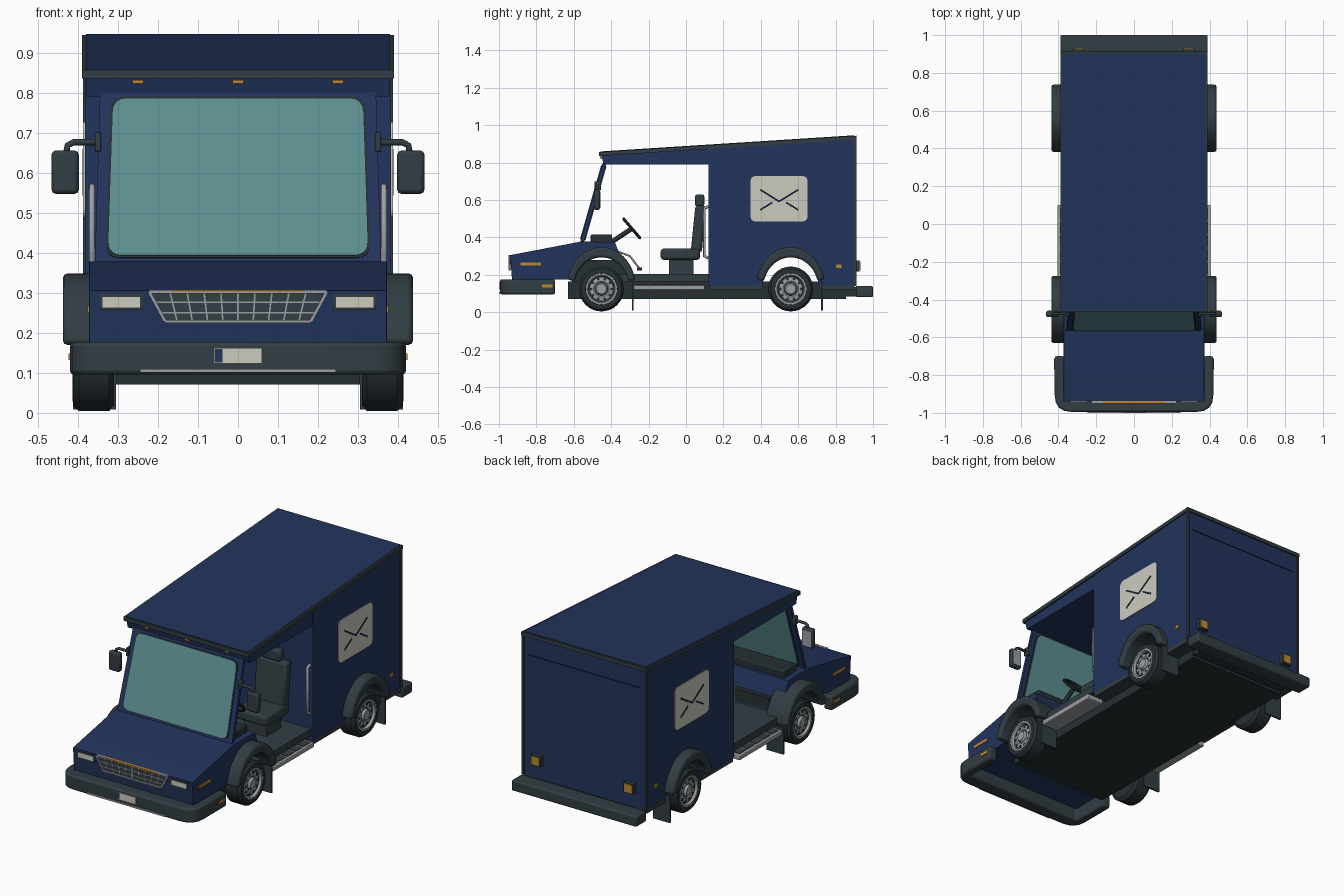
import bpy, bmesh, math
from mathutils import Vector

if "Cube" in bpy.data.objects:
    bpy.data.objects.remove(bpy.data.objects["Cube"])

def mat(name, r, g, b):
    m = bpy.data.materials.new(name)
    m.diffuse_color = (r, g, b, 1)
    m.use_nodes = True
    m.node_tree.nodes["Principled BSDF"].inputs["Base Color"].default_value = m.diffuse_color
    return m

NAVY = mat("navy paint", 0.016, 0.034, 0.107)
SLATE = mat("slate plastic", 0.032, 0.047, 0.055)
RUBBER = mat("dark rubber", 0.020, 0.029, 0.033)
METAL = mat("light metal", 0.33, 0.35, 0.37)
WHITE = mat("off white", 0.60, 0.60, 0.52)
AMBER = mat("amber", 0.53, 0.25, 0.03)
GLASS = mat("teal glass", 0.11, 0.28, 0.29)
INK = mat("dark navy", 0.007, 0.012, 0.035)

def finish(ob, m, mirror=False, bevel=0):
    ob.data.materials.append(m)
    if bevel:
        b = ob.modifiers.new("bevel", "BEVEL")
        b.width, b.segments, b.limit_method = bevel, 2, "ANGLE"
    if mirror:
        ob.modifiers.new("mirror", "MIRROR")
    return ob

def from_bm(name, bm, m, mirror=False, bevel=0):
    bmesh.ops.recalc_face_normals(bm, faces=bm.faces)
    me = bpy.data.meshes.new(name)
    bm.to_mesh(me)
    bm.free()
    ob = bpy.data.objects.new(name, me)
    bpy.context.collection.objects.link(ob)
    return finish(ob, m, mirror, bevel)

def plate(name, outlines, a, b, frame, m, mirror=False, bevel=0):
    """Extrude 2D outlines from depth a to b along the frame normal."""
    o, u, v = (Vector(p) for p in frame)
    n = u.cross(v).normalized()
    bm = bmesh.new()
    for pts in outlines:
        lo = [bm.verts.new(o + u * p + v * q + n * a) for p, q in pts]
        hi = [bm.verts.new(o + u * p + v * q + n * b) for p, q in pts]
        bm.faces.new(lo)
        bm.faces.new(hi)
        for i in range(len(pts)):
            j = (i + 1) % len(pts)
            bm.faces.new((lo[i], lo[j], hi[j], hi[i]))
    return from_bm(name, bm, m, mirror, bevel)

def rect(p0, p1, q0, q1):
    return [(p0, q0), (p1, q0), (p1, q1), (p0, q1)]

def rounded(pts, radii):
    """Round corners with short quadratic curves."""
    out = []
    for i, p in enumerate(pts):
        r = radii[i] if isinstance(radii, list) else radii
        p = Vector(p)
        if not r:
            out.append(tuple(p))
            continue
        s = p + (Vector(pts[i - 1]) - p).normalized() * r
        e = p + (Vector(pts[(i + 1) % len(pts)]) - p).normalized() * r
        for k in range(5):
            t = k / 4
            out.append(tuple(s * (1 - t) ** 2 + p * 2 * t * (1 - t) + e * t * t))
    return out

def stroke(a, b, w):
    a, b = Vector(a), Vector(b)
    d = (b - a).normalized() * w / 2
    s = Vector((-d.y, d.x))
    return [tuple(a + s), tuple(a - s), tuple(b - s), tuple(b + s)]

def arc(cy, cz, rx, rz, a0, a1, n=20):
    return [(cy + rx * math.cos(math.radians(a0 + (a1 - a0) * i / n)),
             cz + rz * math.sin(math.radians(a0 + (a1 - a0) * i / n))) for i in range(n + 1)]

def box(name, x0, x1, y0, y1, z0, z1, m, mirror=False, bevel=0):
    return plate(name, [rect(x0, x1, y0, y1)], z0, z1, TOP, m, mirror, bevel)

def lathe(name, prof, cy, cz, m, seg=32):
    """Revolve (x, radius) points around an axle; mirrored to both sides."""
    bm = bmesh.new()
    rings = [[bm.verts.new((x, cy + r * math.cos(2 * math.pi * i / seg), cz + r * math.sin(2 * math.pi * i / seg)))
              for i in range(seg)] for x, r in prof]
    for A, B in zip(rings, rings[1:]):
        for i in range(seg):
            j = (i + 1) % seg
            bm.faces.new((A[i], A[j], B[j], B[i]))
    bm.faces.new(rings[0])
    bm.faces.new(rings[-1])
    return from_bm(name, bm, m, True)

def tube(name, pts, r, m, both=True):
    for s in ((1, -1) if both else (1,)):
        cu = bpy.data.curves.new(name, "CURVE")
        cu.dimensions, cu.bevel_depth, cu.bevel_resolution, cu.use_fill_caps = "3D", r, 2, True
        sp = cu.splines.new("POLY")
        sp.points.add(len(pts) - 1)
        for p, q in zip(sp.points, pts):
            p.co = (q[0] * s, q[1], q[2], 1)
        ob = bpy.data.objects.new(name, cu)
        bpy.context.collection.objects.link(ob)
        finish(ob, m)

TOP = ((0, 0, 0), (1, 0, 0), (0, 1, 0))
SIDE = ((0, 0, 0), (0, 1, 0), (0, 0, 1))
def front(y): return ((0, y, 0), (1, 0, 0), (0, 0, 1))
def back(y): return ((0, y, 0), (-1, 0, 0), (0, 0, 1))
def roof_z(y): return 0.835 + (y + 0.465) * 0.0636
FY, RY = -0.452, 0.56

# Body: hood with wheel arches, cargo box, door header, roof
hood = [(-0.93, 0.17), (-0.94, 0.305), (-0.56, 0.378), (-0.38, 0.375)] + arc(FY, 0.135, 0.15, 0.16, 15, 165)
plate("hood", [hood], -0.372, 0.372, SIDE, NAVY, bevel=0.008)
cargo = [(0.12, 0.14)] + arc(RY, 0.135, 0.15, 0.16, 178, 2) + [(0.905, 0.14), (0.905, roof_z(0.905)), (0.12, roof_z(0.12))]
plate("cargo_box", [cargo], -0.383, 0.383, SIDE, NAVY)
plate("door_header", [[(-0.44, 0.79), (0.12, 0.79), (0.12, roof_z(0.12)), (-0.452, roof_z(-0.452))]],
      -0.38, 0.38, SIDE, NAVY)
def roof(a, b, lo, hi): return [(a, roof_z(a) + lo), (b, roof_z(b) + lo), (b, roof_z(b) + hi), (a, roof_z(a) + hi)]
plate("roof_trim", [roof(-0.465, 0.912, 0, 0.021)], -0.39, 0.39, SIDE, SLATE)
plate("roof_panel", [roof(-0.457, 0.902, 0.015, 0.024)], -0.38, 0.38, SIDE, NAVY)
box("rear_corner_trim", 0.376, 0.388, 0.895, 0.912, 0.14, 0.922, SLATE, True)
plate("rear_door_seam", [rect(-0.35, 0.35, 0.818, 0.823)], 0, 0.003, back(0.905), INK)

# Windshield: pillar panel, gasket and glass on the slope
slope = ((0, -0.565, 0.375), (1, 0, 0), (0, 0.285, 1))
plate("windshield_frame", [[(-0.358, 0), (0.358, 0), (0.345, 0.425), (-0.345, 0.425)]], -0.018, 0, slope, NAVY)
glass = [(-0.325, 0.017), (0.325, 0.017), (0.312, 0.409), (-0.312, 0.409)]
plate("windshield_gasket", [rounded([(x * 1.018, z + (0.005 if z > 0.2 else -0.005)) for x, z in glass], 0.035)],
      -0.021, 0.003, slope, RUBBER)
plate("windshield_glass", [rounded(glass, 0.035)], -0.024, 0.006, slope, GLASS)

# Floor, underbody and bumpers
box("cab_floor", -0.372, 0.372, -0.36, 0.125, 0.165, 0.205, SLATE)
box("chassis", -0.305, 0.305, -0.63, 0.855, 0.07, 0.165, RUBBER)
box("wheel_housing_front", -0.295, 0.295, -0.61, -0.32, 0.1, 0.28, RUBBER)
for y0, y1 in ((0.13, 0.41), (0.71, 0.9)):
    box("side_skirt", -0.384, 0.384, y0, y1, 0.118, 0.143, SLATE)
bumper = rounded([(-0.42, -0.70), (-0.42, -0.995), (0.42, -0.995), (0.42, -0.70), (0.368, -0.70), (0.368, -0.92),
                  (-0.368, -0.92), (-0.368, -0.70)], [0, 0.09, 0.09, 0, 0, 0, 0, 0])
plate("front_bumper", [bumper], 0.095, 0.176, TOP, SLATE, bevel=0.01)
box("rear_bumper", -0.39, 0.39, 0.908, 1.0, 0.08, 0.14, SLATE, bevel=0.008)
box("rear_bumper_mount", -0.3, 0.3, 0.85, 0.92, 0.085, 0.135, RUBBER)
plate("bumper_strip", [rect(-0.245, 0.245, 0.1, 0.109)], 0, 0.005, front(-0.995), METAL)
plate("number_plate", [rect(-0.06, 0.06, 0.123, 0.161)], 0, 0.004, front(-0.995), WHITE)
plate("number_plate_band", [rect(-0.058, -0.039, 0.125, 0.159)], 0.004, 0.005, front(-0.995), NAVY)

# Grille, headlights and marker lamps
gr = [(-0.222, 0.302), (0.222, 0.302), (0.182, 0.228), (-0.182, 0.228)]
plate("grille_back", [gr], -0.004, 0.006, front(-0.936), SLATE)
bars = [stroke((x, 0.228), (x * 1.12, 0.302), 0.004) for x in [i * 0.038 - 0.152 for i in range(9)]]
bars += [stroke((-w, z), (w, z), 0.004) for w, z in ((0.194, 0.25), (0.208, 0.276))]
plate("grille_bars", bars, 0.005, 0.009, front(-0.936), METAL)
plate("grille_frame", [stroke(gr[i], gr[(i + 1) % 4], 0.008) for i in range(4)], 0, 0.013, front(-0.936), METAL)
plate("grille_amber_strip", [rect(-0.165, 0.165, 0.301, 0.307)], 0, 0.014, front(-0.936), AMBER)
plate("headlight_frame", [rect(0.238, 0.345, 0.256, 0.296)], -0.005, 0.003, front(-0.938), SLATE, True)
plate("headlight", [rect(0.245, 0.339, 0.263, 0.289)], 0, 0.006, front(-0.938), WHITE, True)
plate("roof_lamp", [rect(x - 0.014, x + 0.014, 0.823, 0.832) for x in (-0.25, 0, 0.25)], 0, 0.01, front(-0.449), AMBER)
plate("hood_marker", [rect(-0.885, -0.775, 0.25, 0.266)], 0.37, 0.376, SIDE, AMBER, True)
plate("bumper_marker", [rect(-0.77, -0.715, 0.132, 0.148)], 0.418, 0.424, SIDE, AMBER, True)
plate("rear_side_marker", [rect(0.803, 0.832, 0.235, 0.255)], 0.38, 0.388, SIDE, AMBER, True)
plate("tail_lamp_frame", [rect(0.26, 0.32, 0.218, 0.276)], 0, 0.022, back(0.905), SLATE, True)
plate("tail_lamp", [rect(0.266, 0.314, 0.224, 0.27)], 0.02, 0.027, back(0.905), AMBER, True)

# Envelope sign on both sides
plate("sign_panel", [rounded(rect(0.345, 0.65, 0.485, 0.728), 0.03)], 0.382, 0.387, SIDE, WHITE, True)
lines = [((0.397, 0.655), (0.498, 0.592)), ((0.498, 0.592), (0.6, 0.655)),
         ((0.397, 0.547), (0.462, 0.587)), ((0.6, 0.547), (0.535, 0.587))]
plate("sign_envelope", [stroke(a, b, 0.009) for a, b in lines], 0.386, 0.389, SIDE, INK, True)

# Wheels, fenders and mud flaps
for cy in (FY, RY):
    lathe("tyre", [(0.31, 0.08), (0.31, 0.105), (0.322, 0.12), (0.398, 0.12), (0.412, 0.108), (0.414, 0.085), (0.4, 0.08)],
          cy, 0.124, RUBBER)
    lathe("wheel_rim", [(0.35, 0.084), (0.413, 0.084), (0.413, 0.074), (0.399, 0.068), (0.403, 0.042), (0.398, 0.034),
                        (0.412, 0.026), (0.412, 0.012)], cy, 0.124, METAL)
    holes = [arc(cy + 0.056 * math.cos(t), 0.124 + 0.056 * math.sin(t), 0.008, 0.008, 0, 315, 7)
             for t in [i * math.pi / 5 for i in range(10)]]
    plate("rim_holes", holes, 0.397, 0.4035, SIDE, RUBBER, True)
    ring = arc(cy, 0.135, 0.183, 0.213, 10, 170) + arc(cy, 0.135, 0.145, 0.158, 168, 12)
    plate("fender", [ring], 0.30, 0.438, SIDE, SLATE, True, 0.012)
    box("mud_flap", 0.305, 0.412, cy + 0.162, cy + 0.172, 0.008, 0.16, SLATE, True)

# Entry steps with tread plates, and grab rails
box("entry_step", 0.30, 0.405, -0.28, 0.1, 0.118, 0.146, METAL, True, 0.004)
plate("step_treads", [rect(0.312, 0.393, -0.265 + i * 0.072, -0.205 + i * 0.072) for i in range(5)],
      0.145, 0.149, TOP, SLATE, True)
tube("grab_rail", [(0.365, 0.12, 0.29), (0.365, 0.098, 0.3), (0.365, 0.098, 0.555), (0.365, 0.12, 0.565)], 0.008, METAL)

# Door mirrors
box("mirror_mount", 0.342, 0.358, -0.49, -0.455, 0.652, 0.7, SLATE, True, 0.004)
tube("mirror_arm", [(0.35, -0.475, 0.676), (0.41, -0.475, 0.676), (0.426, -0.475, 0.668), (0.43, -0.475, 0.645)], 0.008, SLATE)
box("mirror_shell", 0.398, 0.466, -0.493, -0.46, 0.547, 0.655, SLATE, True, 0.01)
plate("mirror_glass", [rect(0.405, 0.459, 0.556, 0.646)], 0, 0.003, back(-0.46), METAL, True)

# Cab interior: dashboard, seat, steering wheel, pedals
box("dashboard", -0.335, 0.335, -0.51, -0.395, 0.37, 0.415, RUBBER, bevel=0.006)
SX = 0.17
box("seat_base", SX - 0.07, SX + 0.07, -0.09, 0.04, 0.2, 0.285, SLATE)
box("seat_cushion", SX - 0.1, SX + 0.1, -0.135, 0.075, 0.28, 0.34, SLATE, bevel=0.015)
plate("seat_back", [[(0.025, 0.32), (0.085, 0.32), (0.105, 0.57), (0.05, 0.57)]], SX - 0.095, SX + 0.095, SIDE, SLATE, bevel=0.015)
box("headrest", SX - 0.055, SX + 0.055, 0.048, 0.098, 0.565, 0.63, SLATE, bevel=0.012)
bpy.ops.mesh.primitive_torus_add(location=(SX, -0.29, 0.448), rotation=(-0.863, 0, 0), major_radius=0.066,
                                 minor_radius=0.008, major_segments=28, minor_segments=8)
bpy.context.object.name = "steering_wheel"
finish(bpy.context.object, RUBBER)
tube("steering_column", [(SX, -0.42, 0.36), (SX, -0.29, 0.447)], 0.013, RUBBER, False)
tube("steering_spokes", [(SX - 0.064, -0.29, 0.448), (SX + 0.064, -0.29, 0.448)], 0.007, RUBBER, False)
for dx in (-0.06, 0, 0.06):
    tube("pedal_arm", [(SX + dx, -0.38, 0.33), (SX + dx, -0.3, 0.3), (SX + dx, -0.25, 0.235)], 0.005, METAL, False)
    box("pedal", SX + dx - 0.018, SX + dx + 0.018, -0.262, -0.235, 0.222, 0.24, RUBBER)

# Smooth the round parts, keep hard edges
for ob in bpy.context.scene.objects:
    ob.select_set(ob.type == "MESH")
    if ob.type == "MESH":
        bpy.context.view_layer.objects.active = ob
bpy.ops.object.shade_smooth_by_angle(angle=math.radians(30))
